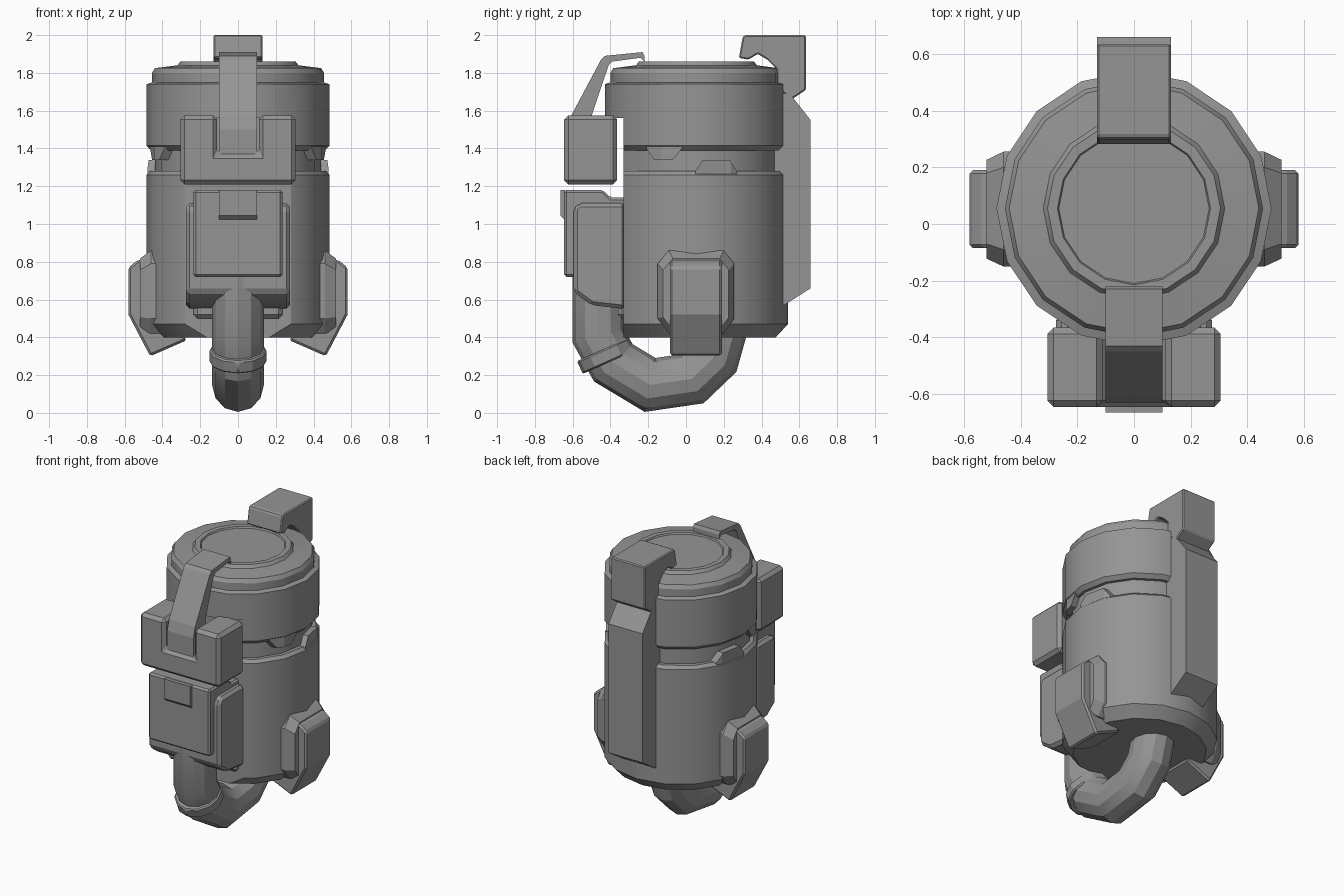
import bpy, bmesh, math
from mathutils import Vector

old = bpy.data.objects.get("Cube")
if old:
    bpy.data.objects.remove(old, do_unlink=True)

CY = 0.055      # y of the canister axis
SIDES = 16

grey = bpy.data.materials.new("plain_grey")
grey.use_nodes = True
grey.diffuse_color = (0.3, 0.3, 0.3, 1)
grey.node_tree.nodes["Principled BSDF"].inputs["Base Color"].default_value = (0.3, 0.3, 0.3, 1)


def finish(name, bm):
    bmesh.ops.recalc_face_normals(bm, faces=bm.faces[:])
    mesh = bpy.data.meshes.new(name)
    bm.to_mesh(mesh)
    bm.free()
    mesh.materials.append(grey)
    ob = bpy.data.objects.new(name, mesh)
    bpy.context.collection.objects.link(ob)
    return ob


def smooth(ob):
    bpy.ops.object.select_all(action='DESELECT')
    ob.select_set(True)
    bpy.context.view_layer.objects.active = ob
    bpy.ops.object.shade_smooth_by_angle(angle=math.radians(28))


def bevel(ob, width):
    mod = ob.modifiers.new("edge_bevel", 'BEVEL')
    mod.width = width
    mod.segments = 1
    mod.limit_method = 'ANGLE'


def boolean(ob, other, operation):
    mod = ob.modifiers.new(operation.lower(), 'BOOLEAN')
    mod.operation = operation
    mod.solver = 'EXACT'
    mod.object = other
    other.hide_render = True
    other.hide_viewport = True
    other.display_type = 'WIRE'


def loft(name, rings):
    """Bridge closed rings of points and cap both ends."""
    bm = bmesh.new()
    loops = [[bm.verts.new(p) for p in ring] for ring in rings]
    n = len(loops[0])
    for a, b in zip(loops, loops[1:]):
        for i in range(n):
            j = (i + 1) % n
            bm.faces.new((a[i], a[j], b[j], b[i]))
    bm.faces.new(loops[0])
    bm.faces.new(loops[-1])
    return finish(name, bm)


def lathe(name, profile):
    turn = [2 * math.pi * i / SIDES for i in range(SIDES)]
    return loft(name, [[(r * math.cos(t), CY + r * math.sin(t), z) for t in turn]
                       for r, z in profile])


def prism_x(name, outline, x0, x1):
    return loft(name, [[(x, y, z) for y, z in outline] for x in (x0, x1)])


def box(name, x0, x1, y0, y1, z0, z1):
    return prism_x(name, [(y0, z0), (y1, z0), (y1, z1), (y0, z1)], x0, x1)


def tube(name, path, radius, sides=12):
    """Mitred round tube along a path in the yz plane."""
    pts = [Vector((0, y, z)) for y, z in path]
    rings = []
    for i, p in enumerate(pts):
        a = (p - pts[max(i - 1, 0)]).normalized()
        b = (pts[min(i + 1, len(pts) - 1)] - p).normalized()
        d = (a + b).normalized()
        across = Vector((0, -d.z, d.y))
        grow = 1 / max(d.dot(b if b.length else a), 0.7)
        rings.append([p + Vector((1, 0, 0)) * radius * math.cos(t) + across * radius * grow * math.sin(t)
                      for t in (2 * math.pi * k / sides for k in range(sides))])
    ob = loft(name, rings)
    smooth(ob)
    return ob


# Flat cut down the front of the canister
front_cutter = box("front_cutter", -1, 1, -1, -0.33, -0.5, 1.56)

# Main canister, neck and head
body = lathe("canister_body", [(0.42, 0.40), (0.485, 0.47), (0.485, 1.26), (0.465, 1.28)])
neck = lathe("neck", [(0.44, 1.2), (0.44, 1.5)])
head = lathe("canister_head", [(0.46, 1.39), (0.485, 1.415), (0.485, 1.74), (0.455, 1.75),
                               (0.455, 1.80), (0.44, 1.825), (0.32, 1.84), (0.305, 1.86),
                               (0.27, 1.86), (0.265, 1.85)])
for part in (body, neck, head):
    boolean(part, front_cutter, 'DIFFERENCE')
    smooth(part)

# Interlocking tabs on both sides of the neck gap
tab_shell = lathe("tab_shell", [(0.48, 1.0), (0.48, 1.7)])
lower_tab = prism_x("lower_tabs", [(0.05, 1.25), (0.05, 1.28), (0.09, 1.34),
                                   (0.23, 1.34), (0.27, 1.28), (0.27, 1.25)], -0.7, 0.7)
upper_tab = prism_x("upper_tabs", [(-0.21, 1.43), (-0.21, 1.40), (-0.17, 1.34),
                                   (-0.07, 1.34), (-0.02, 1.40), (-0.02, 1.43)], -0.7, 0.7)
for tab in (lower_tab, upper_tab):
    boolean(tab, tab_shell, 'INTERSECT')

# Back spine and the hook over the lid
spine = prism_x("back_spine", [(0.45, 0.53), (0.52, 0.57), (0.66, 0.66), (0.66, 1.55),
                               (0.55, 1.69), (0.45, 1.69)], -0.13, 0.13)
hook = prism_x("top_hook", [(0.28, 1.88), (0.30, 1.99), (0.31, 2.0), (0.635, 2.0), (0.635, 1.71),
                            (0.56, 1.66), (0.48, 1.72), (0.48, 1.82), (0.43, 1.87),
                            (0.38, 1.90), (0.33, 1.87)], -0.13, 0.13)
bevel(hook, 0.008)

# Front strap and latch block
strap = prism_x("front_strap", [(-0.22, 1.86), (-0.22, 1.89), (-0.23, 1.91), (-0.43, 1.89),
                                (-0.45, 1.87), (-0.61, 1.57), (-0.63, 1.50), (-0.63, 1.37),
                                (-0.5, 1.37), (-0.5, 1.57), (-0.41, 1.84), (-0.39, 1.86),
                                (-0.24, 1.88)], -0.1, 0.1)
latch = loft("latch_block", [[(x, y, z) for x, z in
                              ((-0.305, 1.21), (0.305, 1.21), (0.305, 1.575), (0.11, 1.575),
                               (0.11, 1.37), (-0.11, 1.37), (-0.11, 1.575), (-0.305, 1.575))]
                             for y in (-0.645, -0.365)])
bevel(latch, 0.022)

# Lower front housing with its cover plate and pull tab
housing = prism_x("front_housing", [(-0.595, 0.64), (-0.50, 0.57), (-0.32, 0.55),
                                    (-0.32, 1.11), (-0.57, 1.11), (-0.595, 1.08)], -0.275, 0.275)
bevel(housing, 0.025)
cover = prism_x("housing_cover", [(-0.645, 0.72), (-0.42, 0.72), (-0.32, 0.8), (-0.32, 1.14),
                                  (-0.40, 1.14), (-0.44, 1.18), (-0.645, 1.18)], -0.235, 0.235)
bevel(cover, 0.012)
pull_tab = prism_x("pull_tab", [(-0.64, 1.02), (-0.665, 1.045), (-0.665, 1.18), (-0.64, 1.18)],
                   -0.10, 0.10)
lower_plate = box("lower_front_plate", -0.235, 0.235, -0.36, -0.30, 0.50, 0.75)
bevel(lower_plate, 0.02)

# Side brackets and fins, one pair per side
base_outline = [(-0.15, 0.50), (-0.15, 0.79), (-0.09, 0.86), (0.20, 0.86), (0.255, 0.79), (0.255, 0.50),
                (0.20, 0.42), (-0.09, 0.42)]
fin_outline = [(0.44, 0.81), (0.53, 0.81), (0.58, 0.77), (0.58, 0.52), (0.465, 0.30),
               (0.27, 0.385), (0.40, 0.55)]
for side, s in (("left", 1), ("right", -1)):
    rings = []
    for x, k in ((0.38, 1), (0.46, 1), (0.52, 0.86)):
        rings.append([(s * x, 0.05 + (y - 0.05) * k, 0.55 + (z - 0.55) * k) for y, z in base_outline])
    loft(side + "_bracket", rings)
    fin = loft(side + "_fin", [[(s * x, y, z) for x, z in fin_outline] for y in (-0.085, 0.19)])
    bevel(fin, 0.012)

# Hose looping underneath, with its collar
hose = tube("hose", [(-0.465, 0.75), (-0.465, 0.41), (-0.385, 0.265), (-0.19, 0.148),
                     (0.03, 0.18), (0.145, 0.29), (0.19, 0.45)], 0.137)
collar = tube("hose_collar", [(-0.44, 0.335), (-0.41, 0.268)], 0.152)
bevel(collar, 0.008)
